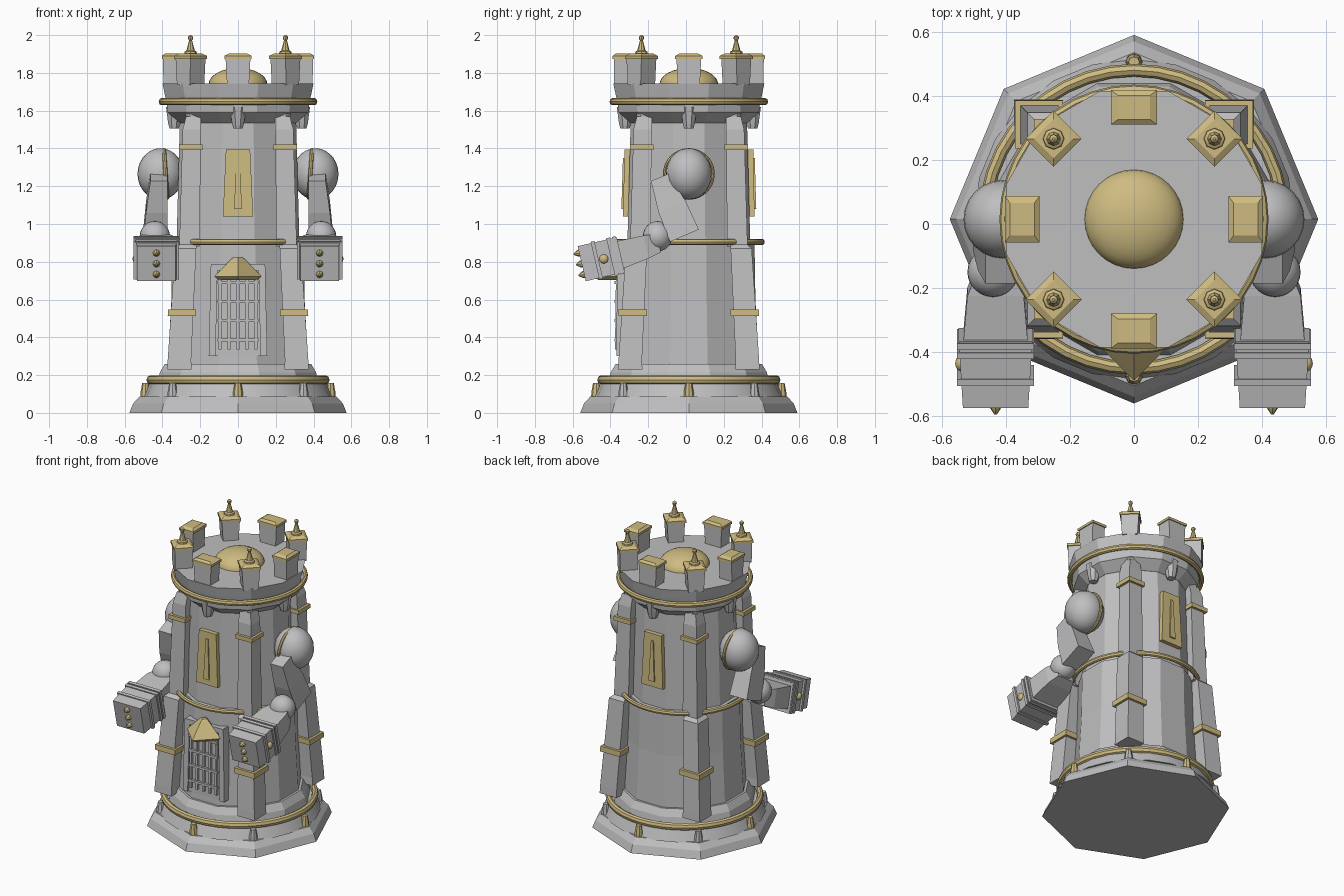
import bpy, bmesh, math
from mathutils import Matrix, Vector

if "Cube" in bpy.data.objects:
    bpy.data.objects.remove(bpy.data.objects["Cube"])

Y0 = 0.015  # tower axis


def material(name, rgb):
    m = bpy.data.materials.new(name)
    m.diffuse_color = (*rgb, 1)
    m.use_nodes = True
    m.node_tree.nodes["Principled BSDF"].inputs["Base Color"].default_value = m.diffuse_color
    return m


STONE = material("pale_stone", (0.52, 0.52, 0.53))
GOLD = material("soft_gold", (0.62, 0.50, 0.22))


def finish(bm, name, mat, smooth=False, matrix=None):
    bmesh.ops.recalc_face_normals(bm, faces=bm.faces)
    me = bpy.data.meshes.new(name)
    bm.to_mesh(me)
    bm.free()
    me.materials.append(mat)
    ob = bpy.data.objects.new(name, me)
    bpy.context.collection.objects.link(ob)
    if matrix:
        ob.matrix_world = matrix
    if smooth:
        bpy.ops.object.select_all(action='DESELECT')
        ob.select_set(True)
        bpy.context.view_layer.objects.active = ob
        bpy.ops.object.shade_smooth_by_angle(angle=math.radians(35))
    return ob


def skin(bm, rings):
    """Join closed rings of points into a capped solid."""
    rows = [[bm.verts.new(p) for p in r] for r in rings]
    n = len(rows[0])
    for a, b in zip(rows, rows[1:]):
        for i in range(n):
            j = (i + 1) % n
            bm.faces.new((a[i], a[j], b[j], b[i]))
    bm.faces.new(rows[0][::-1])
    bm.faces.new(rows[-1])


def turned(name, profile, sides, mat, x=0, y=Y0, start=0, smooth=False, matrix=None):
    """Polygonal solid of revolution from (radius, z) pairs."""
    bm = bmesh.new()
    ang = [start + 2 * math.pi * i / sides for i in range(sides)]
    skin(bm, [[(x + r * math.cos(a), y + r * math.sin(a), z) for a in ang] for r, z in profile])
    return finish(bm, name, mat, smooth, matrix)


def block(name, sections, mat, matrix=None):
    """Tapered block from (z, cx, cy, half_x, half_y) sections."""
    bm = bmesh.new()
    skin(bm, [[(cx + sx * hx, cy + sy * hy, z) for sx, sy in ((-1, -1), (1, -1), (1, 1), (-1, 1))]
              for z, cx, cy, hx, hy in sections])
    return finish(bm, name, mat, False, matrix)


def ring(name, R, r, z, mat, matrix=None, seg=40):
    bm = bmesh.new()
    rows = []
    for i in range(seg):
        a = 2 * math.pi * i / seg
        rows.append([bm.verts.new(((R + r * math.cos(b)) * math.cos(a), (R + r * math.cos(b)) * math.sin(a),
                                   z + 1.2 * r * math.sin(b))) for b in [k * math.pi / 4 for k in range(8)]])
    for i in range(seg):
        for k in range(8):
            bm.faces.new((rows[i][k], rows[(i + 1) % seg][k], rows[(i + 1) % seg][(k + 1) % 8], rows[i][(k + 1) % 8]))
    return finish(bm, name, mat, True, matrix or Matrix.Translation((0, Y0, 0)))


def ball(name, centre, radii, mat):
    bm = bmesh.new()
    bmesh.ops.create_uvsphere(bm, u_segments=24, v_segments=14, radius=1)
    return finish(bm, name, mat, True, Matrix.LocRotScale(Vector(centre), None, Vector(radii)))


def around(k):
    """Tower frame turned in eighths, with local -y facing outward."""
    return Matrix.Translation((0, Y0, 0)) @ Matrix.Rotation(k * math.pi / 4, 4, 'Z')


# Plinth and tower body
FLAT = math.pi / 12
turned("plinth", [(0.575, 0), (0.555, 0.05), (0.52, 0.088)], 8, STONE)
turned("plinth_step", [(0.50, 0.085), (0.465, 0.165)], 24, STONE, smooth=True)
turned("plinth_collar", [(0.44, 0.16), (0.428, 0.215), (0.40, 0.26)], 12, STONE, start=FLAT)
ring("plinth_ring", 0.465, 0.02, 0.175, GOLD)
turned("lower_wall", [(0.385, 0.255), (0.365, 0.60), (0.36, 0.90)], 12, STONE, start=FLAT)
turned("upper_wall", [(0.337, 0.89), (0.318, 1.57)], 12, STONE, start=FLAT)
ring("middle_ring", 0.388, 0.014, 0.905, GOLD)

# Crown
turned("crown_flare", [(0.32, 1.535), (0.385, 1.59), (0.39, 1.64)], 12, STONE, start=FLAT)
turned("crown_wall", [(0.39, 1.64), (0.40, 1.68), (0.414, 1.745)], 12, STONE, start=FLAT)
ring("crown_ring", 0.404, 0.016, 1.648, GOLD)
dome = [(0.155 * math.cos(t), 1.74 + 0.086 * math.sin(t)) for t in [i * math.pi / 16 for i in range(8)]]
turned("roof_dome", dome + [(0.004, 1.826)], 32, GOLD, smooth=True)

for k in range(8):
    M, diagonal = around(k), k % 2 == 1
    # Studs on the plinth and corbels under the crown
    turned("plinth_stud", [(0.027, 0.085), (0.026, 0.11), (0.017, 0.158)], 8, STONE if diagonal else GOLD,
           y=-0.49, smooth=True, matrix=M)
    turned("corbel", [(0.026, 1.505), (0.034, 1.53), (0.047, 1.62)], 8, STONE, y=-0.338,
           start=math.pi / 8, smooth=True, matrix=M)
    # Merlons with hipped caps, finials on the diagonal ones
    hx, hy, cy = (0.062, 0.062, -0.355) if diagonal else (0.072, 0.054, -0.349)
    block("merlon", [(1.735, 0, cy, hx - 0.014, hy - 0.008), (1.88, 0, cy, hx - 0.006, hy - 0.006)], STONE, M)
    block("merlon_cap", [(1.874, 0, cy, hx, hy), (1.89, 0, cy, hx, hy),
                         (1.902, 0, cy, hx * 0.7, hy * 0.7)], GOLD, M)
    if diagonal:
        turned("finial", [(0.034, 1.90), (0.032, 1.912), (0.022, 1.918), (0.008, 1.972), (0.014, 1.982),
                          (0.013, 1.992), (0.004, 2.0)], 8, GOLD, y=cy, smooth=True, matrix=M)

# Corner buttresses in two stages with bands
for sx in (-1, 1):
    for sy in (-1, 1):
        def sec(z, c, h):
            return (z, sx * c, Y0 + sy * c, h, h)
        block("lower_buttress", [sec(0.23, 0.31, 0.064), (0.28, sx * 0.31, Y0 + sy * 0.31, 0.062, 0.062),
                                 sec(0.87, 0.277, 0.056), sec(0.90, 0.26, 0.04)], STONE)
        block("lower_buttress_band", [sec(0.512, 0.297, 0.075), sec(0.548, 0.296, 0.075)], GOLD)
        block("upper_buttress", [sec(0.88, 0.257, 0.054), sec(1.50, 0.245, 0.048), sec(1.57, 0.235, 0.04)], STONE)
        block("upper_buttress_band", [sec(1.392, 0.25, 0.062), sec(1.42, 0.25, 0.062)], GOLD)

# Slit windows front and back
for k in (0, 4):
    M = around(k)
    block("window_panel", [(1.04, 0, -0.322, 0.08, 0.026), (1.395, 0, -0.315, 0.064, 0.026)], GOLD, M)
    block("window_slit", [(1.08, 0, -0.349, 0.021, 0.008), (1.35, 0, -0.343, 0.008, 0.006)], GOLD, M)

# Gate with frame, grille and awning
M = around(0)
block("gate_panel", [(0.30, 0, -0.345, 0.145, 0.028), (0.785, 0, -0.338, 0.13, 0.028)], STONE, M)
for s in (-1, 1):
    block("gate_jamb", [(0.30, s * 0.137, -0.35, 0.018, 0.034), (0.785, s * 0.126, -0.345, 0.018, 0.034)], STONE, M)
block("gate_lintel", [(0.755, 0, -0.345, 0.13, 0.034), (0.788, 0, -0.345, 0.14, 0.034)], STONE, M)
for x in (-0.095, -0.048, 0, 0.048, 0.095):
    block("grille_upright", [(0.335, x, -0.383, 0.007, 0.008), (0.72, x, -0.378, 0.007, 0.008)], STONE, M)
for z in (0.385, 0.49, 0.59, 0.69):
    block("grille_crossbar", [(z - 0.008, 0, -0.386, 0.108, 0.008), (z + 0.008, 0, -0.386, 0.108, 0.008)], STONE, M)
turned("gate_awning", [(0.10, 0.703), (0.126, 0.722), (0.035, 0.815), (0.02, 0.826)], 4, GOLD, y=-0.378, matrix=M)

# Arms, mirrored left and right
for s in (-1, 1):
    ball("shoulder", (s * 0.41, Y0, 1.265), (0.122, 0.122, 0.136), STONE)
    ring("shoulder_ring", 0.128, 0.009, 0, GOLD,
         Matrix.Translation((s * 0.383, Y0, 1.265)) @ Matrix.Rotation(s * math.radians(94), 4, 'Y'))
    upper = Matrix.Translation((s * 0.43, -0.073, 1.09)) @ Matrix.Rotation(math.radians(23), 4, 'X')
    block("upper_arm", [(-0.165, s * 0.007, 0, 0.065, 0.083), (0.0, 0, 0, 0.057, 0.078),
                        (0.17, -s * 0.012, 0, 0.046, 0.05)], STONE, upper)
    ball("elbow", (s * 0.44, -0.15, 0.935), (0.08, 0.078, 0.08), STONE)
    # Frame with local z running forward along the forearm
    fore = Matrix.Translation((s * 0.432, -0.443, 0.815)) @ Matrix.Rotation(math.radians(103), 4, 'X')
    block("forearm", [(-0.31, 0, 0.015, 0.06, 0.05), (-0.24, 0, 0.01, 0.088, 0.062),
                      (-0.10, 0, 0, 0.10, 0.074)], STONE, fore)
    block("gauntlet", [(-0.10, 0, 0, 0.115, 0.095), (0.112, 0, 0, 0.102, 0.095)], STONE, fore)
    for z in (-0.085, -0.055, 0.03):
        block("gauntlet_ridge", [(z - 0.01, 0, 0, 0.12, 0.102), (z + 0.01, 0, 0, 0.12, 0.102)], STONE, fore)
    for h in (-0.058, 0, 0.058):
        turned("knuckle_spike", [(0.02, 0.105), (0.018, 0.12), (0.004, 0.142)], 8, GOLD, y=h, smooth=True, matrix=fore)
    ball("wrist_stud", (s * 0.54, -0.435, 0.815), (0.018, 0.024, 0.024), GOLD)
